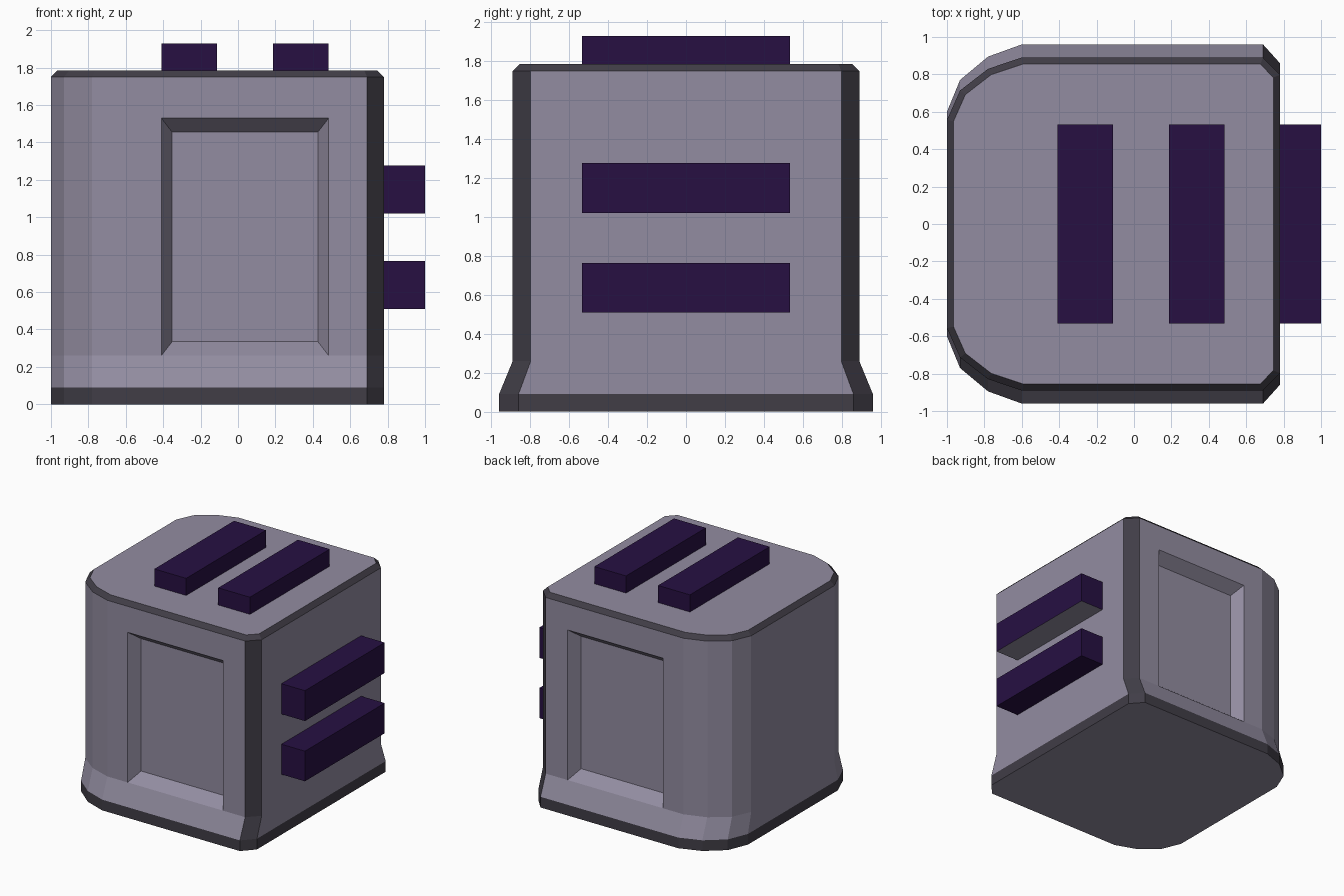
import bpy, bmesh
from mathutils import Vector

if "Cube" in bpy.data.objects:
    bpy.data.objects.remove(bpy.data.objects["Cube"])


def material(name, rgb):
    m = bpy.data.materials.new(name)
    m.diffuse_color = (*rgb, 1)
    m.use_nodes = True
    m.node_tree.nodes["Principled BSDF"].inputs["Base Color"].default_value = m.diffuse_color
    return m


shell = material("shell_grey", (0.29, 0.265, 0.355))
trim = material("dark_trim", (0.052, 0.047, 0.062))
purple = material("pad_purple", (0.020, 0.005, 0.055))


def finish(bm, name, mats):
    bmesh.ops.recalc_face_normals(bm, faces=bm.faces)
    me = bpy.data.meshes.new(name)
    bm.to_mesh(me)
    bm.free()
    for m in mats:
        me.materials.append(m)
    ob = bpy.data.objects.new(name, me)
    bpy.context.collection.objects.link(ob)
    return ob


def inset(pts, d):
    """Mitred inward offset of a counter-clockwise outline."""
    out = []
    for i, p in enumerate(pts):
        a = (p - pts[i - 1]).normalized()
        b = (pts[(i + 1) % len(pts)] - p).normalized()
        na, nb = Vector((-a.y, a.x)), Vector((-b.y, b.x))
        out.append(p + (na + nb) * d / (1 + na.dot(nb)))
    return out


# Body outline: chamfered right corners, rounded left corners, mirrored in y
PX0, PX1 = -0.41, 0.485     # panel recess edges
half = [(0.78, 0.86), (0.69, 0.96), (PX1, 0.96), (PX0, 0.96),
        (-0.6, 0.96), (-0.78, 0.895), (-0.93, 0.77), (-1.0, 0.6)]
base = [Vector(p) for p in half] + [Vector((x, -y)) for x, y in reversed(half)]
upper = [Vector((p.x, p.y * 0.89 / 0.96)) for p in base]
levels = [(0, base), (0.09, base), (0.26, upper), (1.53, upper),
          (1.75, upper), (1.785, inset(upper, 0.035))]

# Body: loft through the levels, dark trim on foot, top bevel and chamfers
bm = bmesh.new()
rings = [[bm.verts.new((p.x, p.y, z)) for p in pts] for z, pts in levels]
n = len(base)
panels = []
for k in range(len(rings) - 1):
    for i in range(n):
        j = (i + 1) % n
        f = bm.faces.new((rings[k][i], rings[k][j], rings[k + 1][j], rings[k + 1][i]))
        chamfer = i in (0, n - 2)
        f.material_index = int(k in (0, 4) or chamfer)
        if k == 2 and i in (2, n - 4):
            panels.append(f)
bm.faces.new(rings[0][::-1])
bm.faces.new(rings[-1])

# Panel recesses on front and back with sloping walls
for f in bmesh.ops.extrude_discrete_faces(bm, faces=panels)["faces"]:
    c = f.calc_center_median()
    side = 1 if c.y > 0 else -1
    for v in f.verts:
        v.co.x += 0.058 if v.co.x < c.x else -0.058
        v.co.z += 0.075 if v.co.z < c.z else -0.075
        v.co.y -= side * 0.097
finish(bm, "body", [shell, trim])


# Pads: two on the top, two on the right side
def pad(name, lo, hi, grey_underside=False):
    bm = bmesh.new()
    bmesh.ops.create_cube(bm, size=1)
    lo, hi = Vector(lo), Vector(hi)
    for v in bm.verts:
        v.co = (lo + hi) / 2 + v.co * (hi - lo)
    bmesh.ops.recalc_face_normals(bm, faces=bm.faces)
    for f in bm.faces:
        f.material_index = int(grey_underside and f.normal.z < -0.5)
    finish(bm, name, [purple, shell])


W = 0.533
pad("top_pad_left", (-0.41, -W, 1.785), (-0.112, W, 1.93))
pad("top_pad_right", (0.188, -W, 1.785), (0.485, W, 1.93))
pad("side_pad_lower", (0.78, -W, 0.51), (1.0, W, 0.765))
pad("side_pad_upper", (0.78, -W, 1.02), (1.0, W, 1.277), True)
